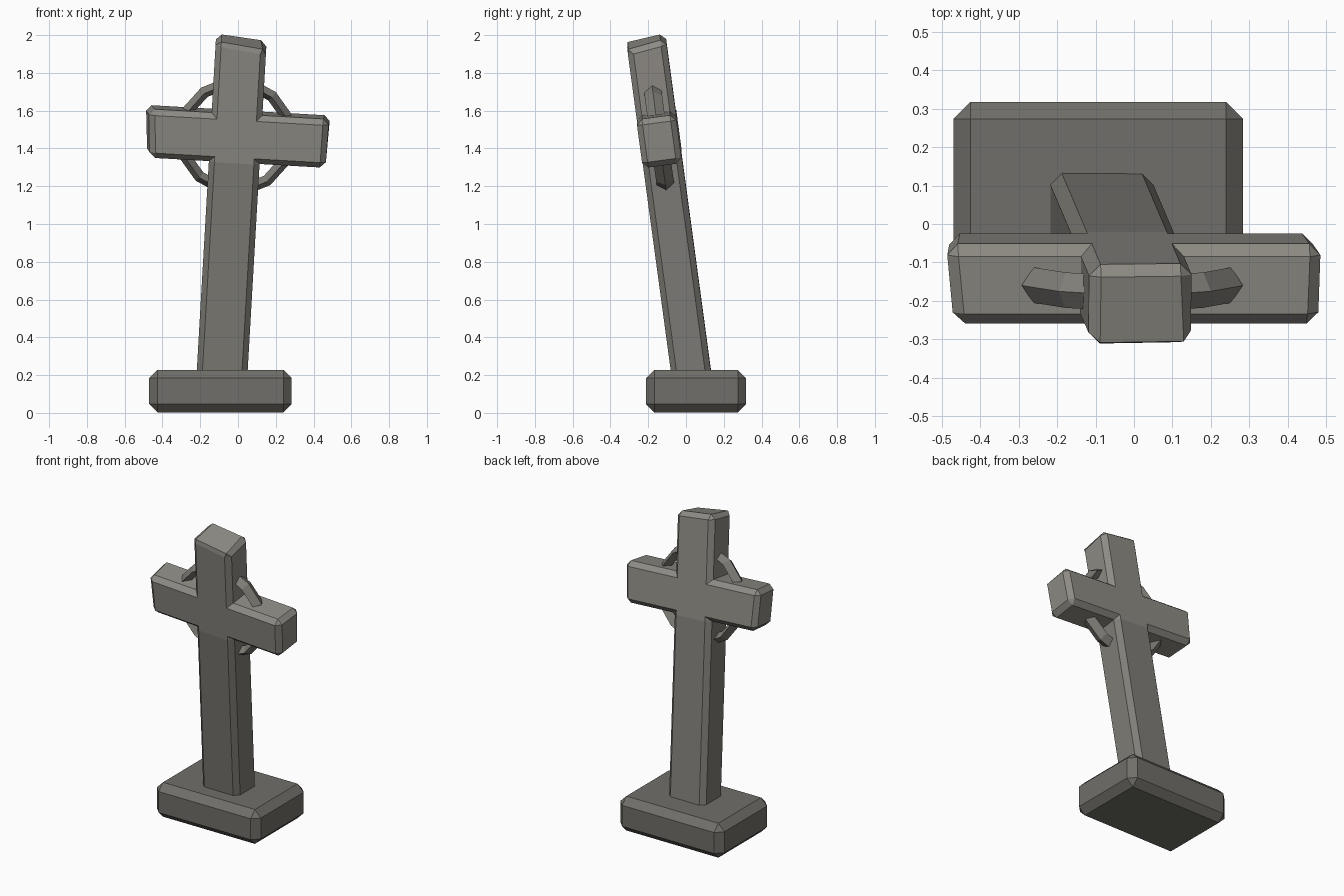
import bpy, bmesh
from math import radians
from mathutils import Matrix, Vector

if "Cube" in bpy.data.objects:
    bpy.data.objects.remove(bpy.data.objects["Cube"])

# The cross leans forward and slightly to one side
LEAN = (Matrix.Translation((-0.012, -0.142, 1.464))
        @ Matrix.Rotation(radians(3.3), 4, 'Y') @ Matrix.Rotation(radians(7.7), 4, 'X'))


def stone(name, v):
    mat = bpy.data.materials.new(name)
    mat.diffuse_color = (v, v * 0.96, v * 0.86, 1)
    mat.use_nodes = True
    mat.node_tree.nodes["Principled BSDF"].inputs["Base Color"].default_value = mat.diffuse_color
    return mat


dark_stone = stone("dark_stone", 0.165)
mid_stone = stone("mid_stone", 0.215)
pale_stone = stone("pale_stone", 0.27)


def finish(bm, name, matrix, *mats):
    bmesh.ops.recalc_face_normals(bm, faces=bm.faces)
    bm.transform(matrix)
    mesh = bpy.data.meshes.new(name)
    bm.to_mesh(mesh)
    bm.free()
    for mat in mats:
        mesh.materials.append(mat)
    obj = bpy.data.objects.new(name, mesh)
    bpy.context.collection.objects.link(obj)
    return obj


def chamfer(bm, edges, width):
    bmesh.ops.bevel(bm, geom=edges, offset=width, offset_type='OFFSET',
                    segments=1, profile=0.5, affect='EDGES')


# Plinth: chamfered block
bm = bmesh.new()
bmesh.ops.create_cube(bm, size=1, matrix=Matrix.Diagonal((0.754, 0.53, 0.225, 1)))
chamfer(bm, bm.edges[:], 0.044)
finish(bm, "plinth", Matrix.Translation((-0.093, 0.053, 0.1155)), dark_stone)

# Cross: one solid outline with worn, uneven ends
W, H, D = 0.1345, 0.13, 0.105   # half shaft width, arm height, depth


def outline(y, top_l, top_r, left_t, left_b, right_t, right_b):
    pts = [(-W, -1.33), (W, -1.33), (W, -H), (right_b, -H), (right_t, H), (W, H),
           (W, top_r), (-W, top_l), (-W, H), (left_t, H), (left_b, -H), (-W, -H)]
    return [Vector((x, y, z)) for x, z in pts]


bm = bmesh.new()
front = [bm.verts.new(p) for p in outline(-D, 0.52, 0.485, -0.465, -0.447, 0.487, 0.484)]
back = [bm.verts.new(p) for p in outline(D, 0.533, 0.512, -0.487, -0.465, 0.494, 0.484)]
bm.faces.new(front)
bm.faces.new(back[::-1])
n = len(front)
for i in range(n):
    j = (i + 1) % n
    bm.faces.new((front[j], front[i], back[i], back[j]))
bmesh.ops.recalc_face_normals(bm, faces=bm.faces)
# Chamfer every outer edge, leaving the four inner corners sharp
chamfer(bm, [e for e in bm.edges if e.is_convex], 0.03)
# Worn top: its front rim stands almost flush with the face
for v in bm.verts:
    if v.co.z > 0.47 and -0.09 < v.co.y < 0 and abs(v.co.x) < 0.11:
        v.co += Vector((0.01 if v.co.x > 0 else 0, -0.024, -0.006))
# Lower shaft is darker than the head
bmesh.ops.bisect_plane(bm, geom=bm.verts[:] + bm.edges[:] + bm.faces[:],
                       plane_co=(0, 0, -H), plane_no=(0, 0, 1))
for f in bm.faces:
    f.material_index = int(f.calc_center_median().z > -H - 0.01)
finish(bm, "cross", LEAN, mid_stone, pale_stone)

# Ring: faceted hoop with a diamond section, standing in the plane of the cross
bpy.ops.mesh.primitive_torus_add(major_segments=14, minor_segments=4,
                                 major_radius=0.288, minor_radius=0.03)
ring = bpy.context.object
ring.name = "ring"
ring.data.transform(LEAN @ Matrix.Rotation(radians(90), 4, 'X')
                    @ Matrix.Diagonal((1, 1, 1.55, 1)))
ring.data.materials.append(mid_stone)
